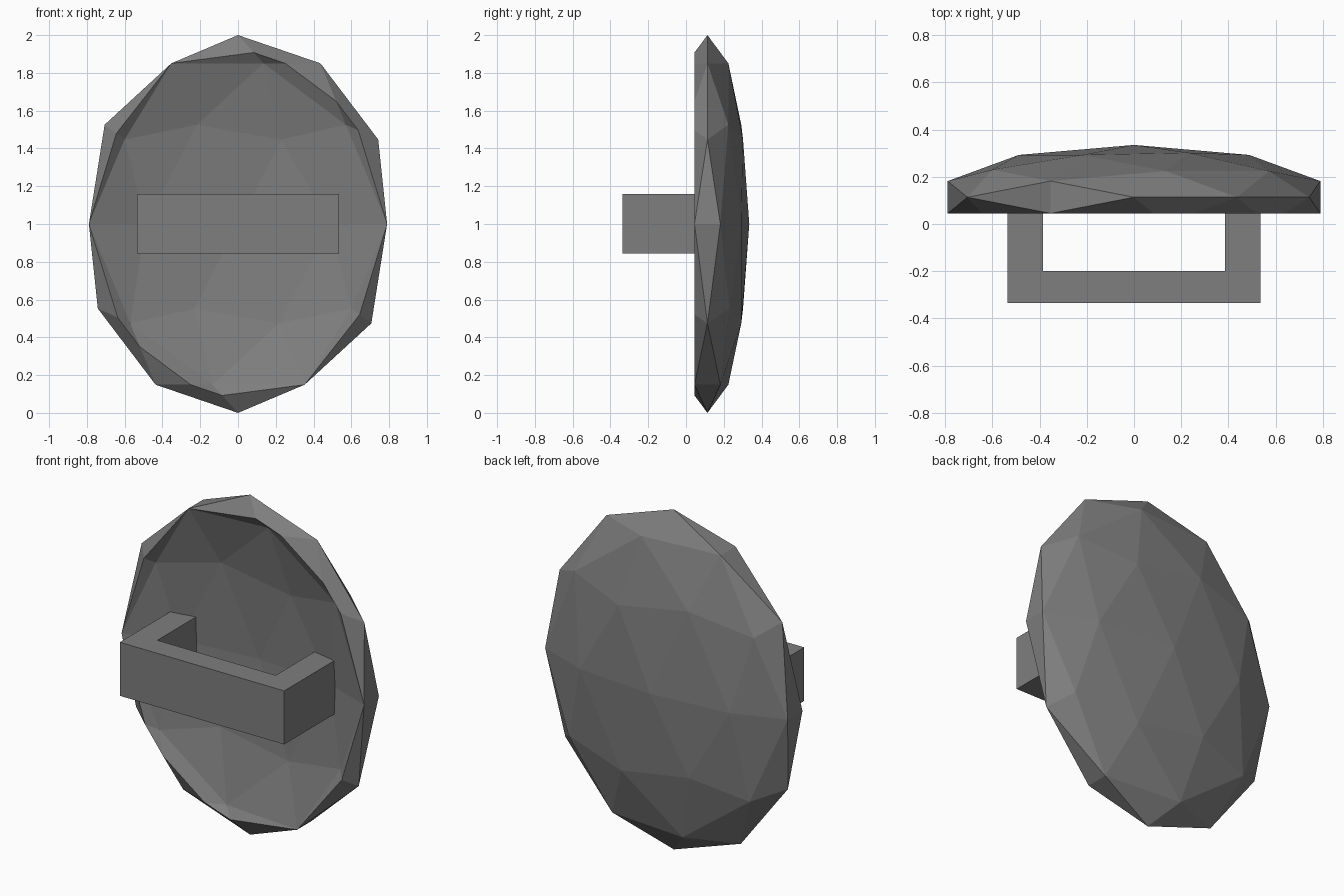
import bpy, bmesh
from mathutils import Matrix, Vector

if "Cube" in bpy.data.objects:
    bpy.data.objects.remove(bpy.data.objects["Cube"])

grey = bpy.data.materials.new("dark_grey")
grey.diffuse_color = (0.21, 0.21, 0.21, 1)
grey.use_nodes = True
grey.node_tree.nodes["Principled BSDF"].inputs["Base Color"].default_value = grey.diffuse_color


def finish(bm, name):
    bmesh.ops.recalc_face_normals(bm, faces=bm.faces)
    mesh = bpy.data.meshes.new(name)
    bm.to_mesh(mesh)
    bm.free()
    mesh.materials.append(grey)
    obj = bpy.data.objects.new(name, mesh)
    bpy.context.collection.objects.link(obj)
    return obj


# Shield: faceted ball, its front pushed inwards to form a hollow dish, then flattened
CUT = -0.309017
bm = bmesh.new()
bmesh.ops.create_icosphere(bm, subdivisions=2, radius=1)
bmesh.ops.bisect_plane(bm, geom=bm.verts[:] + bm.edges[:] + bm.faces[:], dist=1e-4,
                       plane_co=Vector((0, CUT, 0)), plane_no=Vector((0, 1, 0)))
for v in bm.verts:
    if v.co.y < CUT:
        v.co.y = 2 * CUT - v.co.y
bm.transform(Matrix.Translation((0, 0.1135, 1)) @ Matrix.Diagonal((0.83, 0.2215, 1, 1)))
finish(bm, "shield")

# Handle: U-shaped grip whose legs end inside the shield wall
profile = [(-0.535, 0.2), (-0.535, -0.335), (0.535, -0.335), (0.535, 0.2),
           (0.385, 0.2), (0.385, -0.2), (-0.385, -0.2), (-0.385, 0.2)]
bm = bmesh.new()
face = bm.faces.new([bm.verts.new((x, y, 0.845)) for x, y in profile])
top = bmesh.ops.extrude_face_region(bm, geom=[face])["geom"]
bmesh.ops.translate(bm, vec=(0, 0, 0.315),
                    verts=[g for g in top if isinstance(g, bmesh.types.BMVert)])
finish(bm, "handle")
